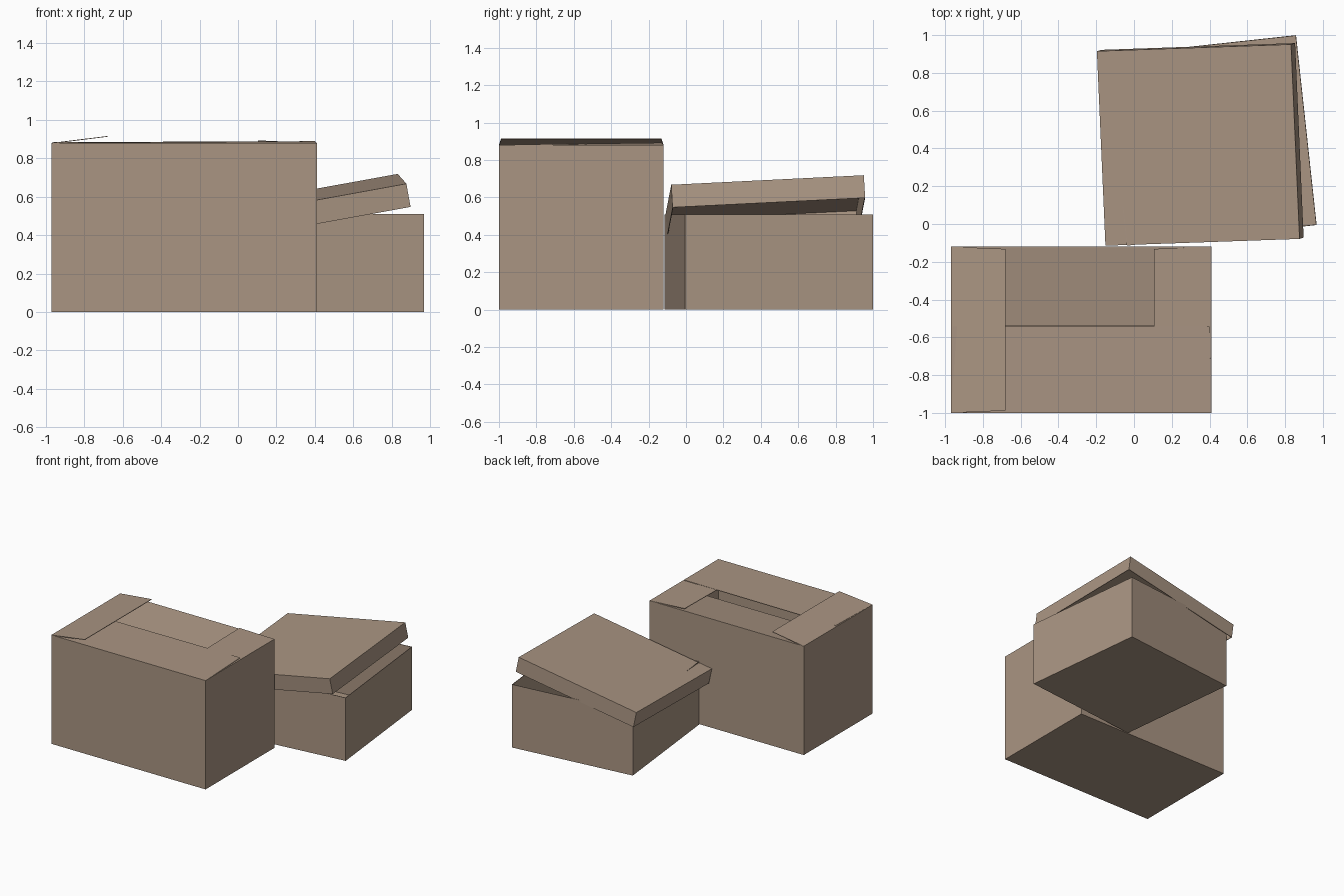
import bpy, bmesh, math
from mathutils import Matrix, Vector

if "Cube" in bpy.data.objects:
    bpy.data.objects.remove(bpy.data.objects["Cube"])

card = bpy.data.materials.new("cardboard brown")
card.diffuse_color = (0.40, 0.30, 0.225, 1)
card.use_nodes = True
card.node_tree.nodes["Principled BSDF"].inputs["Base Color"].default_value = card.diffuse_color
THICK = 0.004


def finish(name, bm, matrix=Matrix()):
    """Turn a bmesh sheet into a thin cardboard object."""
    me = bpy.data.meshes.new(name)
    bm.to_mesh(me)
    bm.free()
    me.materials.append(card)
    ob = bpy.data.objects.new(name, me)
    ob.matrix_world = matrix
    bpy.context.collection.objects.link(ob)
    mod = ob.modifiers.new("thickness", 'SOLIDIFY')
    mod.thickness = THICK
    mod.offset = -1
    mod.use_even_offset = True
    return ob


def tray(name, size, matrix, open_side):
    """Box shell centred on its matrix, open at the top (+1) or bottom (-1)."""
    bm = bmesh.new()
    bmesh.ops.create_cube(bm, size=1, matrix=Matrix.Diagonal((*size, 1)))
    bm.normal_update()
    gone = [f for f in bm.faces if f.normal.z * open_side > 0.5]
    bmesh.ops.delete(bm, geom=gone, context='FACES_ONLY')
    return finish(name, bm, matrix)


def flap(name, corners):
    """Single flap from two hinge corners and two tip corners."""
    bm = bmesh.new()
    face = bm.faces.new([bm.verts.new(c) for c in corners])
    face.normal_update()
    if face.normal.z < 0:
        face.normal_flip()
    return finish(name, bm)


# Large box, open at the top
X0, X1, Y0, Y1, H = -0.97, 0.41, -1.0, -0.12, 0.88
tray("large_box", (X1 - X0, Y1 - Y0, H),
     Matrix.Translation(((X0 + X1) / 2, (Y0 + Y1) / 2, H / 2)), 1)

# Its four flaps
flap("left_flap", [(X0, Y0, H), (X0, Y1, H),
                   (-0.68, Y1 - 0.012, 0.916), (-0.68, Y0 + 0.012, 0.916)])
flap("right_flap", [(X1, Y0, H), (X1, Y1, H),
                    (0.105, Y1 - 0.012, 0.893), (0.105, Y0 + 0.012, 0.880)])
flap("front_flap", [(X0, Y0, H), (X1, Y0, H),
                    (X1 - 0.01, -0.543, 0.889), (X0 + 0.01, -0.543, 0.884)])
flap("back_flap", [(X0 + 0.005, Y1 - 0.004, H), (X1 - 0.005, Y1 - 0.004, H),
                   (X1 - 0.015, -0.537, 0.82), (X0 + 0.015, -0.537, 0.82)])

# Small box, turned slightly
tray("small_box", (1.011, 1.011, 0.51),
     Matrix.Translation((0.41, 0.4425, 0.255)) @ Matrix.Rotation(math.radians(6.2), 4, 'Z'), 1)

# Tilted lid resting on the small box
u = Vector((1.03, 0.036, 0.187)).normalized()
v = Vector((-0.05, 1.03, 0.05))
v = (v - u * v.dot(u)).normalized()
n = u.cross(v)
LID = 0.123
centre = Vector((0.34, 0.418, 0.60)) - n * LID / 2
lid_matrix = Matrix((u, v, n)).transposed().to_4x4()
lid_matrix.translation = centre
tray("small_box_lid", (1.045, 1.032, LID), lid_matrix, -1)
